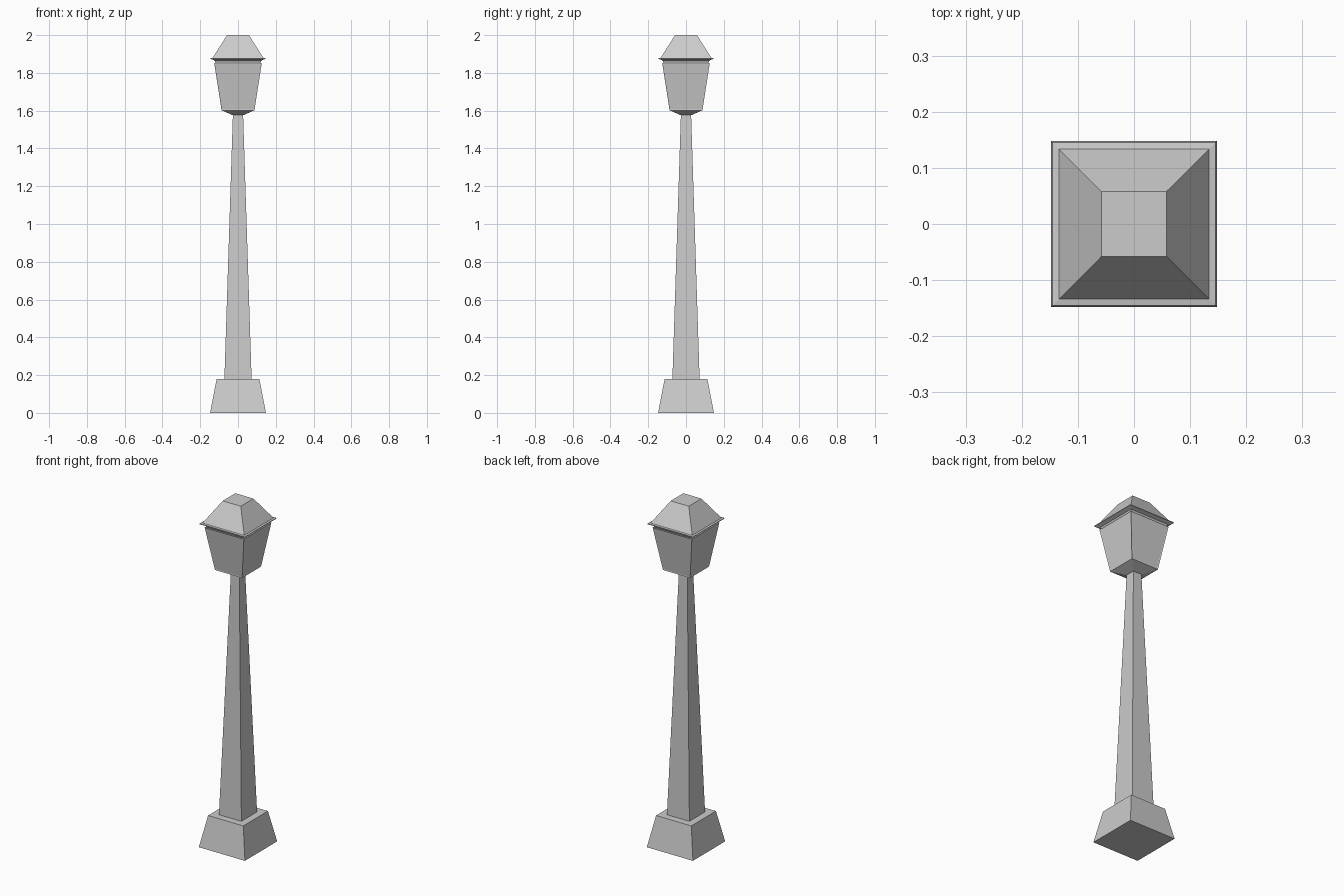
import bpy, bmesh

if "Cube" in bpy.data.objects:
    bpy.data.objects.remove(bpy.data.objects["Cube"])


def square_loft(name, profile, inset_level=None):
    """Stack square rings (half width, z), bridge them and cap both ends."""
    bm = bmesh.new()
    rings = [[bm.verts.new((sx * h, sy * h, z))
              for sx, sy in ((-1, -1), (1, -1), (1, 1), (-1, 1))]
             for h, z in profile]
    walls = []
    for a, b in zip(rings, rings[1:]):
        walls.append([bm.faces.new((a[i], a[(i + 1) % 4], b[(i + 1) % 4], b[i]))
                      for i in range(4)])
    bm.faces.new(rings[0][::-1])
    bm.faces.new(rings[-1])
    bm.normal_update()
    # Shallow framed panels on one level of walls
    if inset_level is not None:
        bmesh.ops.inset_individual(bm, faces=walls[inset_level],
                                   thickness=0.006, depth=-0.002)
    mesh = bpy.data.meshes.new(name)
    bm.to_mesh(mesh)
    bm.free()
    obj = bpy.data.objects.new(name, mesh)
    bpy.context.collection.objects.link(obj)
    return obj


# Plinth and tapered post
square_loft("base", [(0.148, 0), (0.113, 0.18)])
square_loft("post", [(0.072, 0.18), (0.027, 1.58)])

# Lantern body: sloped underside, flared panes
square_loft("lantern", [(0.03, 1.577), (0.087, 1.602), (0.126, 1.853)],
            inset_level=1)

# Roof: neck, sloped eave underside, thin flange and truncated pyramid
square_loft("roof", [(0.118, 1.853), (0.124, 1.866), (0.145, 1.874),
                     (0.145, 1.878), (0.134, 1.88), (0.058, 2.0)])
